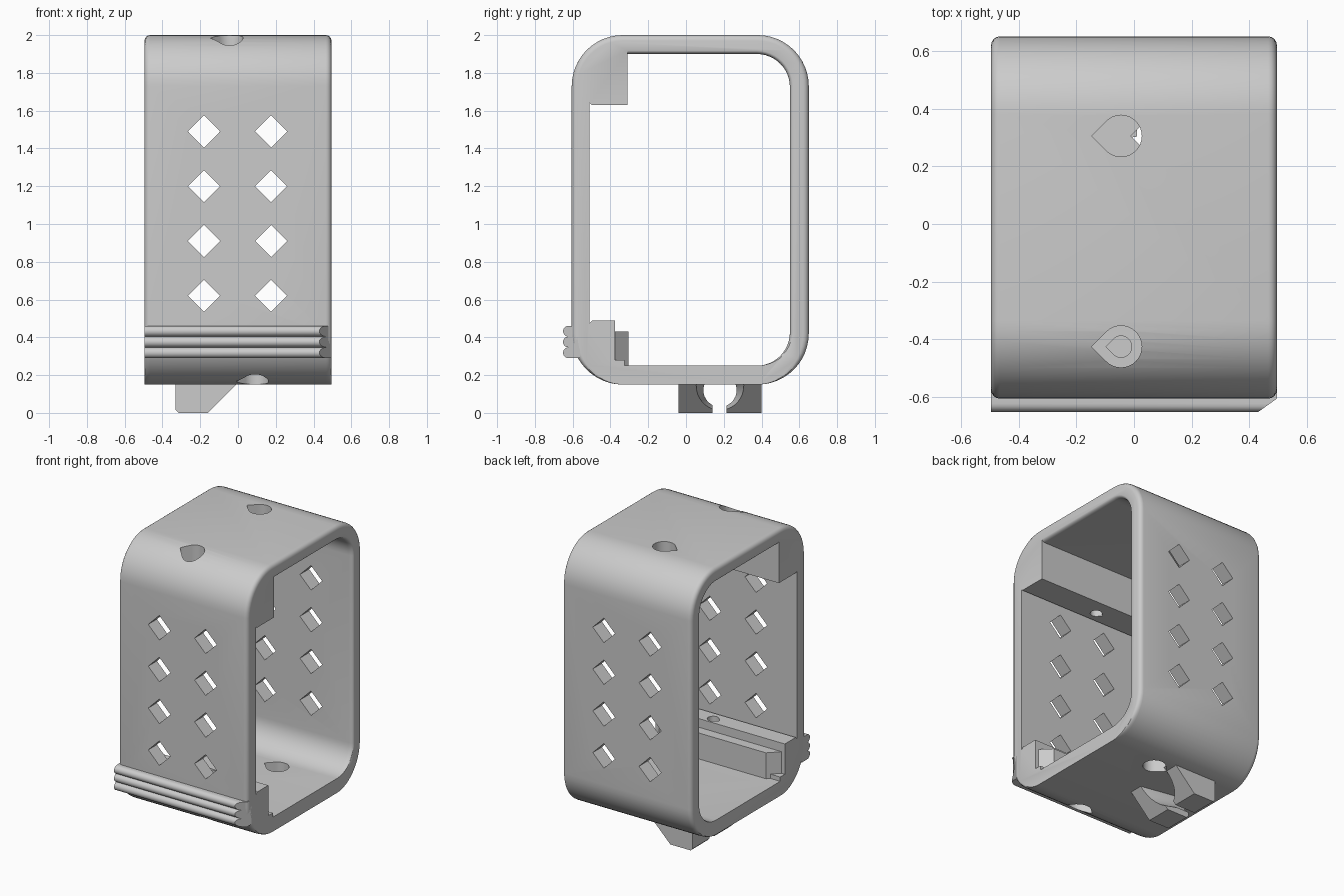
import bpy, bmesh
from math import sin, cos, pi, radians, sqrt

if "Cube" in bpy.data.objects:
    bpy.data.objects.remove(bpy.data.objects["Cube"])

HX = 0.495


def mesh_from_rings(name, rings):
    """Closed solid lofted through rings of equal point count."""
    bm = bmesh.new()
    vs = [[bm.verts.new(p) for p in r] for r in rings]
    n = len(rings[0])
    for a, b in zip(vs, vs[1:]):
        for i in range(n):
            j = (i + 1) % n
            bm.faces.new((a[i], a[j], b[j], b[i]))
    bm.faces.new(vs[0])
    bm.faces.new(vs[-1])
    bmesh.ops.recalc_face_normals(bm, faces=bm.faces[:])
    me = bpy.data.meshes.new(name)
    bm.to_mesh(me)
    bm.free()
    ob = bpy.data.objects.new(name, me)
    bpy.context.collection.objects.link(ob)
    return ob


def prism(name, pts, axis, lo, hi):
    """Extrude a 2D outline along one axis."""
    def at(p, t):
        return {'x': (t, p[0], p[1]), 'y': (p[0], t, p[1]), 'z': (p[0], p[1], t)}[axis]
    return mesh_from_rings(name, [[at(p, t) for p in pts] for t in (lo, hi)])


def boolean(ob, other, op='DIFFERENCE'):
    other.hide_render = True
    m = ob.modifiers.new(op, 'BOOLEAN')
    m.operation, m.object, m.solver = op, other, 'EXACT'
    bpy.context.view_layer.objects.active = ob
    bpy.ops.object.modifier_apply(modifier=m.name)
    bpy.data.objects.remove(other, do_unlink=True)


def arc(cy, cz, r, a0, n=12):
    """Quarter arc points with normals: (y, z, ny, nz)."""
    out = []
    for i in range(n + 1):
        a = radians(a0 + 90 * i / n)
        out.append((cy + r * cos(a), cz + r * sin(a), cos(a), sin(a)))
    return out


def offset_ring(pts, x, d):
    """Move a profile along its normals, keeping the underside flat."""
    return [(x, y + d * ny, z + d * max(nz, 0)) for y, z, ny, nz in pts]


def teardrop(cx, cy, r):
    pts = [(cx - r * sqrt(2), cy)]
    for i in range(25):
        a = radians(-135 + 270 * i / 24)
        pts.append((cx + r * cos(a), cy + r * sin(a)))
    return pts


# Rounded case shell with softened rims
R, E = 0.27, 0.03
outer = (arc(0.65 - R, 2 - R, R, 0) + arc(-0.605 + R, 2 - R, R, 90)
         + arc(-0.605 + R, 0.15 + R, R, 180) + arc(0.65 - R, 0.15 + R, R, 270))
steps = [(E * (1 - sin(t)), E * (1 - cos(t))) for t in [i * pi / 8 for i in range(5)]]
# steps: distance in from the end is index 0 reversed, inset is index 1
ends = [(HX - a, b) for a, b in steps]
levels = [(-x, d) for x, d in reversed(ends)] + ends
shell = mesh_from_rings("case_shell", [offset_ring(outer, x, -d) for x, d in levels])

# Opening, leaving the upper block and lower rail
r = 0.175
inner = (arc(0.55 - r, 1.9 - r, r, 0)
         + [(-0.31, 1.9, 0, 1), (-0.31, 1.63, 0, 0), (-0.50, 1.63, 0, 0), (-0.51, 1.64, 0, 0),
            (-0.51, 0.475, 0, 0), (-0.495, 0.49, 0, 0), (-0.375, 0.49, 0, 0),
            (-0.375, 0.28, 0, 0), (-0.325, 0.28, 0, 0), (-0.325, 0.25, 0, 0)]
         + arc(0.55 - r, 0.25 + r, r, 270))
k = 0.6
cut_levels = ([(-0.6, levels[0][1])] + levels + [(0.6, levels[-1][1])])
boolean(shell, mesh_from_rings("opening_cut", [offset_ring(inner, x, d * k) for x, d in cut_levels]))

# Ledge along the rail, with angled ends
boolean(shell, prism("rail_ledge", [(-0.47, -0.40), (-0.47, -0.375), (-0.40, -0.305),
                                    (0.40, -0.305), (0.47, -0.375), (0.47, -0.40)],
                     'z', 0.2, 0.43), 'UNION')

# Diamond vents through front and back walls
h = 0.085
for x in (-0.18, 0.175):
    for i in range(4):
        z = 0.62 + 0.29 * i
        boolean(shell, prism("vent_cut", [(x - h, z), (x, z - h), (x + h, z), (x, z + h)], 'y', -1, 1))

# Teardrop screw holes, counterbored at the front
for cx, y, big, small in (
        (-0.045, 0.305, (1.8, 2.1), None), (0.09, 0.305, (0.05, 0.35), None),
        (-0.045, -0.425, (1.76, 2.1), (1.5, 1.9)), (0.09, -0.425, (0.05, 0.33), (0.25, 0.6))):
    boolean(shell, prism("hole_cut", teardrop(cx, y, 0.072), 'z', *big))
    if small:
        boolean(shell, prism("screw_cut", teardrop(cx, y, 0.037), 'z', *small))

# Ribbed grip across the front
grip = [(-0.56, 0.29), (-0.605, 0.29)]
for i in range(3):
    for j in range(11):
        a = -pi / 2 + pi * j / 10
        grip.append((-0.6225 - 0.0285 * cos(a), 0.3185 + 0.057 * i + 0.0284 * sin(a)))
grip += [(-0.605, 0.461), (-0.56, 0.461)]
ribs = mesh_from_rings("grip_ribs", [[(-HX, y, z) for y, z in grip],
                                     [(HX - max(0, -0.605 - y) * 1.4, y, z) for y, z in grip]])

# Cable clip under the base: keyhole slot flaring toward one side
clip = prism("cable_clip", [(-0.33, 0.17), (-0.33, 0.015), (-0.315, 0), (-0.16, 0), (0.01, 0.17)],
             'y', -0.04, 0.40)
circle = [(cos(2 * pi * i / 32), sin(2 * pi * i / 32)) for i in range(32)]
boolean(clip, mesh_from_rings("cable_cut", [
    [(x, 0.18 + q * c, 0.12 + q * s) for c, s in circle]
    for x, q in ((-0.4, 0.088), (-0.24, 0.088), (0.05, 0.14))]))
boolean(clip, prism("slot_cut", [(0.14, -0.1), (0.215, -0.1), (0.215, 0.1), (0.14, 0.1)], 'x', -0.5, 0.2))

# Smooth the curves, keep edges crisp
for ob in (shell, ribs, clip):
    bpy.ops.object.select_all(action='DESELECT')
    ob.select_set(True)
    bpy.context.view_layer.objects.active = ob
    bpy.ops.object.shade_smooth_by_angle(angle=radians(30))
